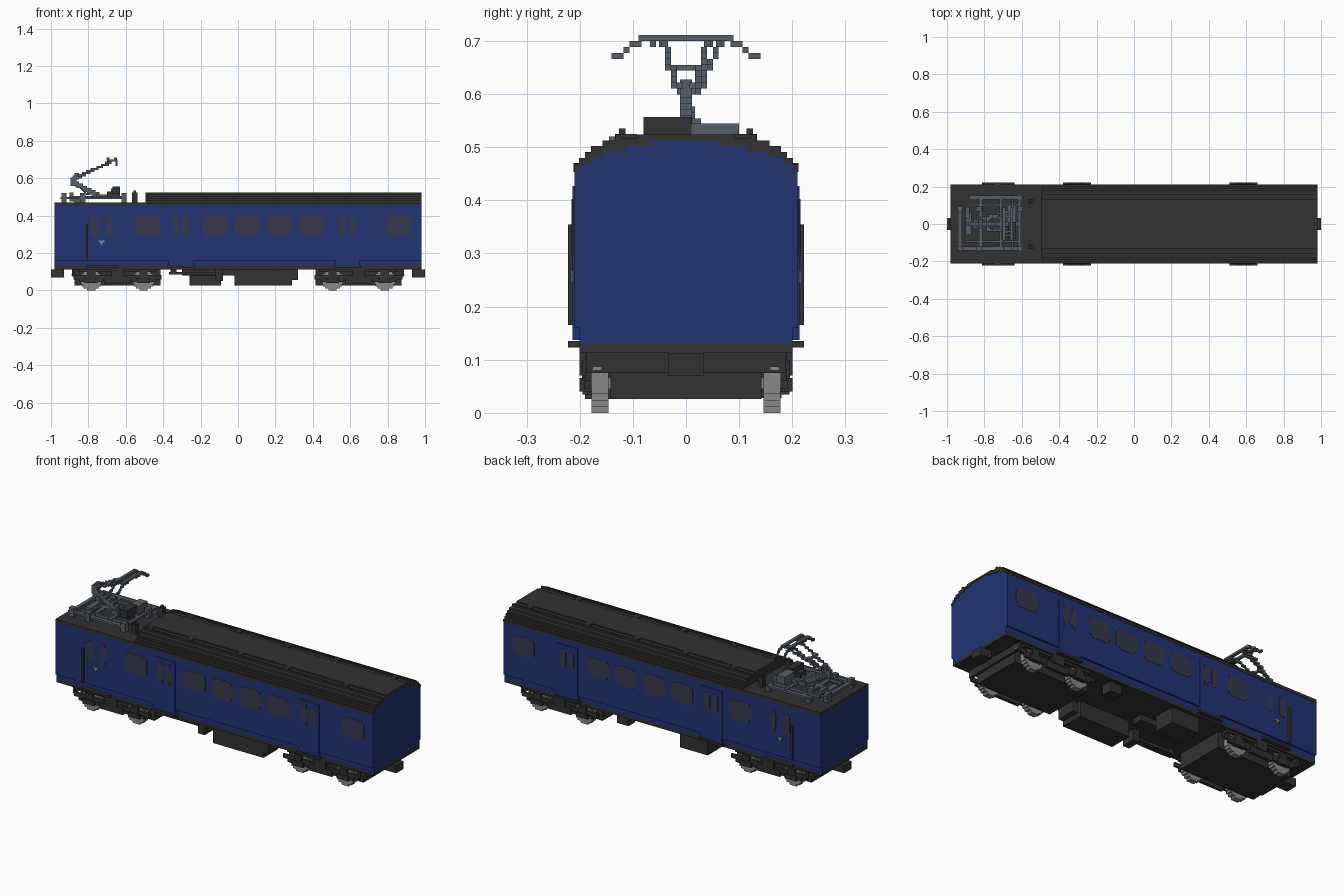
import bpy, bmesh
from mathutils import Matrix, Vector

if "Cube" in bpy.data.objects:
    bpy.data.objects.remove(bpy.data.objects["Cube"])


def material(name, rgb):
    m = bpy.data.materials.new(name)
    m.use_nodes = True
    m.diffuse_color = (*rgb, 1)
    bsdf = m.node_tree.nodes["Principled BSDF"]
    bsdf.inputs["Base Color"].default_value = (*rgb, 1)
    bsdf.inputs["Roughness"].default_value = 0.8
    return m


BLUE = material("body blue", (0.016, 0.034, 0.175))
DARK = material("dark grey", (0.032, 0.032, 0.032))
GLASS = material("window grey", (0.035, 0.042, 0.070))
STEEL = material("blue steel", (0.095, 0.112, 0.140))
WHEEL = material("wheel grey", (0.25, 0.25, 0.25))
V = 0.0112  # small block size


def finish(name, bm, mat):
    mesh = bpy.data.meshes.new(name)
    bm.to_mesh(mesh)
    bm.free()
    mesh.materials.append(mat)
    obj = bpy.data.objects.new(name, mesh)
    bpy.context.collection.objects.link(obj)
    return obj


def boxes(name, mat, items, mirror_y=False):
    """One object from (x0, x1, y0, y1, z0, z1) blocks."""
    bm = bmesh.new()
    items = list(items)
    if mirror_y:
        items += [(a, b, -d, -c, e, f) for a, b, c, d, e, f in items]
    for x0, x1, y0, y1, z0, z1 in items:
        bmesh.ops.create_cube(bm, size=1, matrix=Matrix.LocRotScale(
            ((x0 + x1) / 2, (y0 + y1) / 2, (z0 + z1) / 2), None,
            (x1 - x0, y1 - y0, z1 - z0)))
    return finish(name, bm, mat)


def extrude_x(name, mat, outline, x0, x1):
    """Extrude a (y, z) outline along x."""
    bm = bmesh.new()
    face = bm.faces.new([bm.verts.new((x0, y, z)) for y, z in outline])
    new = bmesh.ops.extrude_face_region(bm, geom=[face])["geom"]
    bmesh.ops.translate(bm, vec=(x1 - x0, 0, 0),
                        verts=[v for v in new if isinstance(v, bmesh.types.BMVert)])
    bmesh.ops.recalc_face_normals(bm, faces=bm.faces)
    return finish(name, bm, mat)


def stairs(steps):
    """Stepped right-hand outline from (half width, top height) pairs."""
    pts = []
    for i, (y, z) in enumerate(steps):
        if i:
            pts.append((y, steps[i - 1][1]))
        pts.append((y, z))
    return pts


def block_line(a, b, w=V):
    """Chain of grid-snapped blocks from a to b."""
    a, b = Vector(a), Vector(b)
    n = max(1, int((b - a).length / V * 1.5))
    cells = {tuple(round(c / V) for c in a.lerp(b, i / n)) for i in range(n + 1)}
    return [(x * V - w / 2, x * V + w / 2, y * V - w / 2, y * V + w / 2,
             z * V - w / 2, z * V + w / 2) for x, y, z in sorted(cells)]


def mirrored(half):
    return half + [(-y, z) for y, z in reversed(half)]


# Body shell: low cab section and tall saloon section
lower = [(0.2, 0.13), (0.2, 0.16), (0.21, 0.16)]
arch = stairs([(0.21, 0.455), (0.2, 0.468), (0.183, 0.48), (0.155, 0.492),
               (0.113, 0.503), (0.066, 0.513)])
extrude_x("cab_body", BLUE, mirrored(lower + [(0.21, 0.455)]), -0.98, -0.49)
extrude_x("saloon_body", BLUE, mirrored(lower + arch), -0.49, 0.98)

# Stepped roof shell with gutters
outer = stairs([(0.212, 0.468), (0.201, 0.48), (0.19, 0.491), (0.179, 0.502),
                (0.157, 0.513), (0.133, 0.524), (0.122, 0.517), (0.092, 0.524)])
inner = [(y, z) for y, z in arch]
extrude_x("saloon_roof", DARK, [(0.212, 0.455)] + outer
          + [(-y, z) for y, z in reversed(outer)] + [(-0.212, 0.455)]
          + [(-y, z) for y, z in inner] + inner[::-1], -0.49, 0.982)
extrude_x("roof_bulkhead", DARK, mirrored([(0.212, 0.455)] + outer), -0.495, -0.485)
boxes("cab_roof", DARK, [(-0.98, -0.49, -0.212, 0.212, 0.453, 0.47)])
boxes("roof_vents", DARK,
      [(x - .016, x + .016, .092, .122, .51, .525) for x in (-.37, -.07, .23, .53, .89)]
      + [(x - .016, x + .016, -.122, -.092, .51, .525) for x in (-.465, -.22, .09, .38, .74)])


# Side windows with notched corners
def window(xc, half, y):
    return [(xc - half, xc + half, 0.2, y, 0.312, 0.388),
            (xc - half + V, xc + half - V, 0.2, y, 0.3, 0.397),
            (xc - half + 2 * V, xc + half - 2 * V, 0.2, y, 0.294, 0.403)]


glass = []
for xc in (-0.483, -0.122, 0.05, 0.223, 0.395, 0.857):
    glass += window(xc, 0.067, 0.2115)
doors, steps = [], []
for xc in (-0.305, 0.585):
    doors.append((xc - 0.066, xc + 0.066, 0.2, 0.214, 0.137, 0.427))
    steps.append((xc - 0.075, xc + 0.075, 0.19, 0.222, 0.123, 0.135))
    for s in (-0.025, 0.025):
        glass.append((xc + s - .012, xc + s + .012, .2, .2155, .294, .403))
        glass.append((xc + s - .017, xc + s + .017, .2, .2155, .312, .388))
for xc, w in ((-0.767, 0.022), (-0.686, 0.016)):
    glass.append((xc - w, xc + w, .2, .2115, .305, .392))
    glass.append((xc - w + .006, xc + w - .006, .2, .2115, .294, .403))
boxes("side_windows", GLASS, glass, True)
boxes("passenger_doors", BLUE, doors, True)
steps.append((-0.81, -0.64, 0.19, 0.222, 0.123, 0.135))
boxes("door_steps", DARK, steps, True)
boxes("cab_handrails", DARK, [(-0.812, -0.801, 0.208, 0.222, 0.165, 0.355)], True)
boxes("cab_door_handles", WHEEL, [(-0.745, -0.715, 0.208, 0.216, 0.256, 0.268),
                                  (-0.735, -0.724, 0.208, 0.216, 0.245, 0.256)], True)

# Underframe, couplers and end lamps
boxes("underframe", DARK, [(-0.98, 0.98, -0.2, 0.2, 0.113, 0.135)])
boxes("couplers", DARK, [(0.93, 1.0, -0.033, 0.033, 0.07, 0.113),
                         (-1.0, -0.93, -0.033, 0.033, 0.07, 0.113)])
boxes("equipment_boxes", DARK, [
    (-0.02, 0.29, -0.19, -0.06, 0.026, 0.12), (0.29, 0.32, -0.19, -0.08, 0.055, 0.12),
    (-0.26, -0.09, 0.06, 0.18, 0.028, 0.12), (0.23, 0.3, 0.12, 0.18, 0.06, 0.12),
    (-0.37, -0.12, -0.17, -0.13, 0.085, 0.1), (-0.12, -0.08, -0.18, -0.1, 0.05, 0.12),
    (-0.3, -0.02, -0.03, 0.03, 0.08, 0.12), (-0.36, -0.33, -0.17, -0.13, 0.09, 0.12)])

# Bogies: centre slab, side frames, axle boxes and blocky wheels
frame, wheels, lamps = [], [], []
for c in (-0.645, 0.645):
    frame += [(c - .23, c + .23, 0, .142, .026, .12),
              (c - .21, c + .21, .14, .19, .1, .12),
              (c - .235, c + .235, .178, .19, .06, .082),
              (c - .07, c + .07, .178, .195, .035, .07),
              (c - .035, c + .035, .178, .2, .07, .115)]
    for s in (-1, 1):
        x = c + s * 0.14
        frame += [(x - .035, x + .035, .178, .2, .04, .066),
                  (x - .065, x + .065, .178, .192, .045, .06),
                  (x - .022, x + .022, .178, .196, .066, .1),
                  (c + s * .19, c + s * .235, .14, .19, .045, .095)][:3]
        for w, h in ((.022, .056), (.04, .045), (.05, .034), (.056, .02)):
            wheels.append((x - w, x + w, .146, .178, .056 - h, .056 + h))
        wheels.append((x - .012, x + .012, .1, .15, .045, .067))
    out = c + (.235 if c > 0 else -.235)
    frame.append((out - .008, out + .008, 0, .188, .075, .113))
    lamps.append((out - .011, out + .011, .158, .176, .08, .087))
boxes("bogie_frames", DARK, frame, True)
boxes("wheels", WHEEL, wheels, True)
boxes("marker_plates", WHEEL, lamps, True)

# Pantograph base frame on insulators
boxes("pantograph_base", STEEL, [
    (-.88, -.6, .13, .152, .489, .501), (-.9, -.61, .095, .107, .489, .505),
    (-.94, -.92, -.13, .1, .489, .505), (-.62, -.605, -.12, .14, .489, .501),
    (-.95, -.6, -.142, -.12, .489, .501), (-.9, -.62, -.1, -.089, .489, .505),
    (-.83, -.81, -.12, .14, .489, .501), (-.76, -.68, -.035, -.022, .489, .512),
    (-.76, -.68, .022, .035, .489, .512), (-.85, -.62, -.011, .011, .489, .501),
    (-.72, -.705, -.12, .14, .489, .505), (-.9, -.87, -.06, .06, .475, .501)])
boxes("pantograph_insulators", STEEL, [
    (x - .014, x + .014, y - .014, y + .014, .465, .52)
    for x in (-.93, -.83, -.61) for y in (-.131, .08)]
    + [(x - .014, x + .014, .127, .155, .465, .495) for x in (-.86, -.61)])
boxes("pantograph_drive", STEEL, [(-.68, -.63, .01, .1, .5, .545),
                                  (-.9, -.88, .03, .09, .5, .525)])
boxes("pantograph_motor", DARK, [(-.672, -.63, -.08, .01, .515, .557),
                                 (-.7, -.63, -.06, -.01, .5, .53)])
boxes("roof_insulators", DARK, [(-.566, -.538, .106, .134, .465, .525),
                                (-.558, -.546, .114, .126, .52, .535)], True)

# Pantograph arms and contact head
arms = block_line((-.75, 0, .51), (-.89, 0, .58), 2 * V)
arms += block_line((-.8, .03, .51), (-.89, 0, .59))
arms += block_line((-.89, 0, .58), (-.86, 0, .615), 2 * V)
for s in (-1, 1):
    arms += block_line((-.87, s * .015, .605), (-.68, s * .04, .69))
arms += block_line((-.85, .02, .605), (-.68, .062, .69))
arms += block_line((-.78, -.028, .65), (-.78, .028, .65))
boxes("pantograph_arms", STEEL, arms)
head = []
for x in (-.695, -.655):
    head += [(x - .008, x + .008, -.089, .089, .7, .711)]
    for s in (-1, 1):
        head += block_line((x, s * .085, .699), (x, s * .105, .695))
        head += block_line((x, s * .108, .688), (x, s * .132, .672))
head += [(-.7, -.65, y - .006, y + .006, .689, .7) for y in (-.062, -.04, .04, .062)]
boxes("pantograph_head", STEEL, head)
